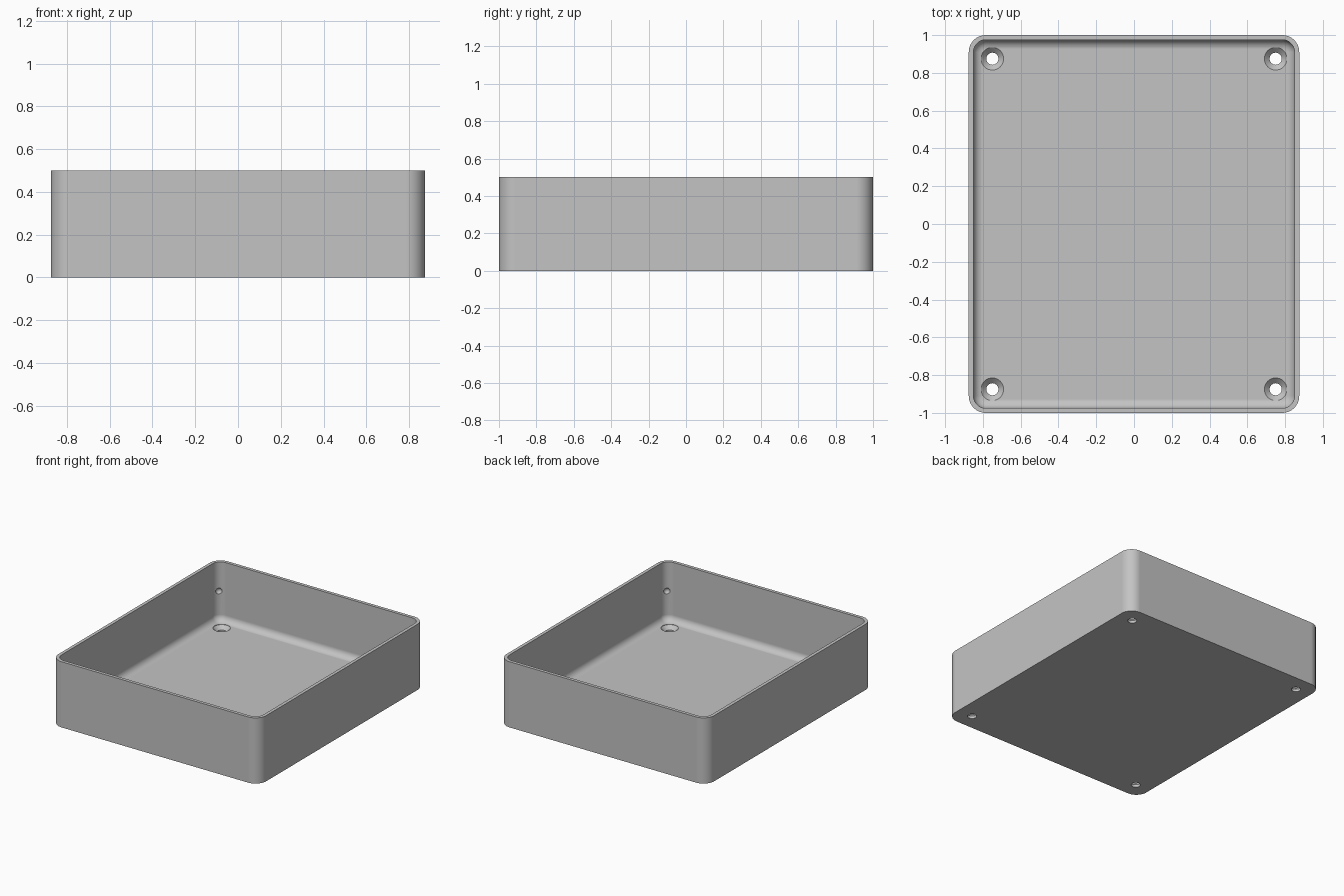
import bpy, bmesh
from math import sin, cos, pi

if "Cube" in bpy.data.objects:
    bpy.data.objects.remove(bpy.data.objects["Cube"], do_unlink=True)

HALF_X, HALF_Y, HEIGHT = 0.875, 1.0, 0.5
WALL, FLOOR, CORNER, FILLET = 0.025, 0.05, 0.09, 0.05
STEPS = 10

grey = bpy.data.materials.new("light grey")
grey.use_nodes = True
colour = (0.55, 0.55, 0.55, 1)
grey.diffuse_color = colour
grey.node_tree.nodes["Principled BSDF"].inputs["Base Color"].default_value = colour


def make_object(name, bm):
    bmesh.ops.recalc_face_normals(bm, faces=bm.faces)
    mesh = bpy.data.meshes.new(name)
    bm.to_mesh(mesh)
    bm.free()
    mesh.materials.append(grey)
    obj = bpy.data.objects.new(name, mesh)
    bpy.context.collection.objects.link(obj)
    return obj


def loft(name, rings):
    """Skin a closed solid through matching rings of points."""
    bm = bmesh.new()
    loops = [[bm.verts.new(p) for p in ring] for ring in rings]
    n = len(loops[0])
    for a, b in zip(loops, loops[1:]):
        for i in range(n):
            j = (i + 1) % n
            bm.faces.new((a[i], a[j], b[j], b[i]))
    bm.faces.new(loops[0])
    bm.faces.new(loops[-1])
    return make_object(name, bm)


def rounded_rect(inset, z):
    r = CORNER - inset
    points = []
    for k, (sx, sy) in enumerate([(1, 1), (-1, 1), (-1, -1), (1, -1)]):
        for i in range(STEPS + 1):
            a = (k + i / STEPS) * pi / 2
            points.append((sx * (HALF_X - CORNER) + r * cos(a),
                           sy * (HALF_Y - CORNER) + r * sin(a), z))
    return points


def circle(x, y, r, z, n=32):
    return [(x + r * cos(2 * pi * i / n), y + r * sin(2 * pi * i / n), z)
            for i in range(n)]


# Open tray: outer wall, rim, inner wall, rounded join, floor
profile = [(0, 0), (0, HEIGHT), (WALL, HEIGHT)]
for i in range(9):
    a = i / 8 * pi / 2
    profile.append((WALL + FILLET * (1 - cos(a)), FLOOR + FILLET * (1 - sin(a))))
tray = loft("tray", [rounded_rect(inset, z) for inset, z in profile])

# Countersunk screw holes through the floor, small dimples in the corner walls
cutters = []
for sx in (-1, 1):
    for sy in (-1, 1):
        x, y = sx * 0.75, sy * 0.875
        steps = [(0.032, -0.02), (0.032, 0.02), (0.06, FLOOR - 0.002), (0.06, FLOOR + 0.03)]
        cutters.append(loft("screw_hole_cutter", [circle(x, y, r, z) for r, z in steps]))
        bm = bmesh.new()
        bmesh.ops.create_uvsphere(bm, u_segments=16, v_segments=8, radius=0.024)
        offset = (CORNER - WALL) * cos(pi / 4) - CORNER
        bmesh.ops.translate(bm, verts=bm.verts,
                            vec=(sx * (HALF_X + offset - 0.006), sy * (HALF_Y + offset - 0.006), 0.28))
        cutters.append(make_object("dimple_cutter", bm))

bpy.ops.object.select_all(action='DESELECT')
bpy.context.view_layer.objects.active = tray
tray.select_set(True)
for cutter in cutters:
    cutter.hide_render = True
    mod = tray.modifiers.new("cut", 'BOOLEAN')
    mod.operation = 'DIFFERENCE'
    mod.solver = 'EXACT'
    mod.object = cutter
    bpy.ops.object.modifier_apply(modifier=mod.name)
    bpy.data.objects.remove(cutter, do_unlink=True)

# Smooth the rounded areas, keep the rim and hole edges crisp
bpy.ops.object.shade_smooth_by_angle(angle=pi / 6)
weighted = tray.modifiers.new("flat_walls", 'WEIGHTED_NORMAL')
weighted.keep_sharp = True
